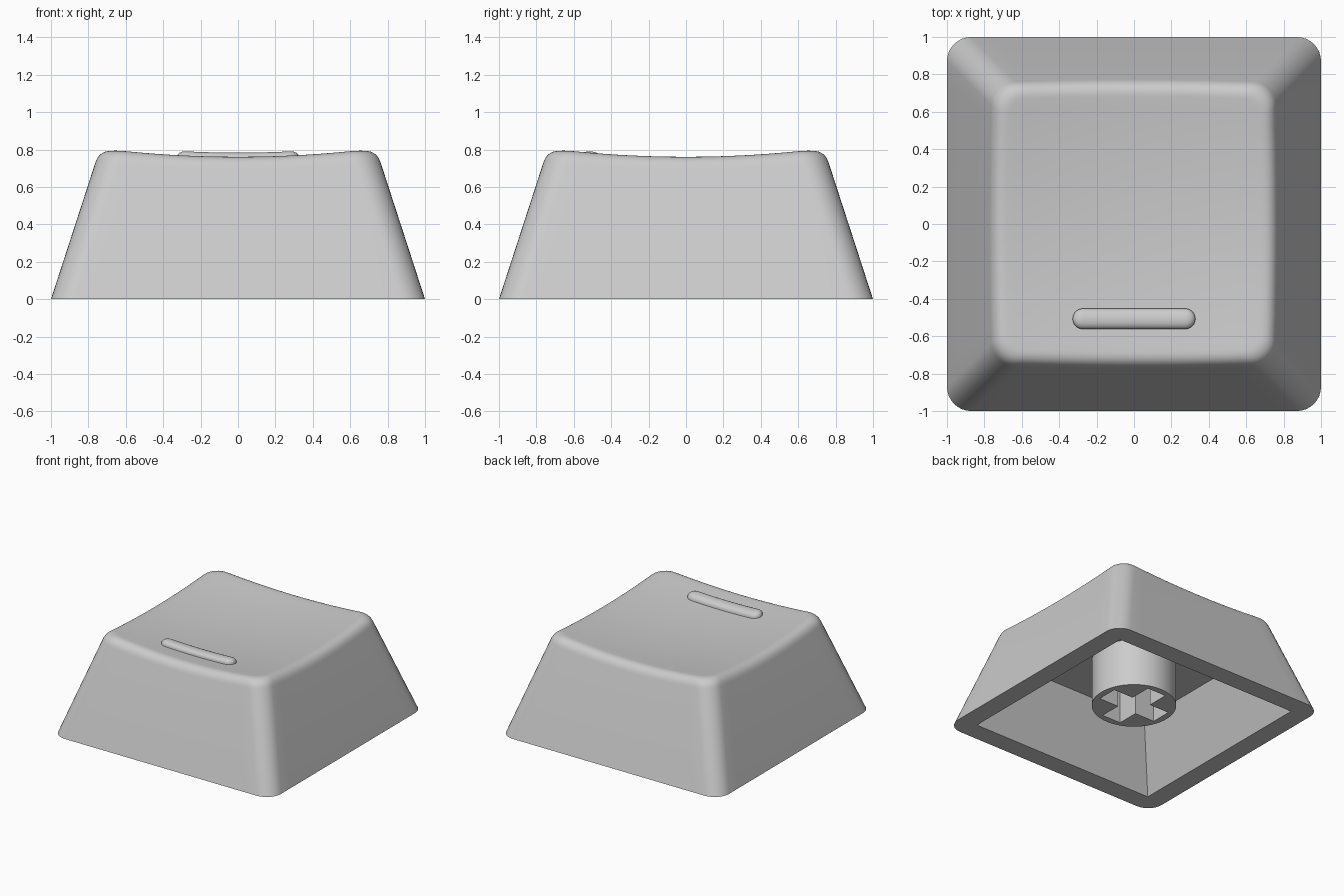
import bpy
import bmesh
import math

if "Cube" in bpy.data.objects:
    bpy.data.objects.remove(bpy.data.objects["Cube"])

grey = bpy.data.materials.new("mid_grey")
grey.diffuse_color = (0.60, 0.60, 0.60, 1)
grey.use_nodes = True
grey.node_tree.nodes["Principled BSDF"].inputs["Base Color"].default_value = grey.diffuse_color


def dish(x, y):
    """Height of the scooped top surface."""
    return 0.72 + 0.087 * (x * x + y * y)


def outline(hx, hy, r, side=16, arc=8):
    """Rounded rectangle, anticlockwise, always the same number of points."""
    corners = []
    for q, (sx, sy) in enumerate([(1, 1), (-1, 1), (-1, -1), (1, -1)]):
        cx, cy = sx * (hx - r), sy * (hy - r)
        angles = [(q + i / arc) * math.pi / 2 for i in range(arc + 1)]
        corners.append([(cx + r * math.cos(a), cy + r * math.sin(a)) for a in angles])
    pts = []
    for q in range(4):
        pts += corners[q]
        (ax, ay), (bx, by) = corners[q][-1], corners[(q + 1) % 4][0]
        pts += [(ax + (bx - ax) * i / side, ay + (by - ay) * i / side) for i in range(1, side)]
    return pts


def finish(ob, angle=30):
    ob.data.materials.clear()
    ob.data.materials.append(grey)
    bpy.ops.object.select_all(action='DESELECT')
    ob.select_set(True)
    bpy.context.view_layer.objects.active = ob
    bpy.ops.object.shade_smooth_by_angle(angle=math.radians(angle))


def loft(name, rings, cap_start=True, cap_end=True):
    bm = bmesh.new()
    loops = [[bm.verts.new(p) for p in ring] for ring in rings]
    n = len(loops[0])
    for a, b in zip(loops, loops[1:]):
        for i in range(n):
            j = (i + 1) % n
            bm.faces.new((a[i], a[j], b[j], b[i]))
    if cap_start:
        bm.faces.new(loops[0][::-1])
    if cap_end:
        bm.faces.new(loops[-1])
    bmesh.ops.remove_doubles(bm, verts=bm.verts[:], dist=0.0005)
    bmesh.ops.recalc_face_normals(bm, faces=bm.faces[:])
    me = bpy.data.meshes.new(name)
    bm.to_mesh(me)
    bm.free()
    ob = bpy.data.objects.new(name, me)
    bpy.context.collection.objects.link(ob)
    finish(ob)
    return ob


# Keycap shell: hollow ceiling, cavity walls, bottom rim, outer walls
DRAFT, RADIUS = 0.325, 0.13
def flat(h, r, z):
    return [(x, y, z) for x, y in outline(h, h, r)]

rings = [flat(0.63, 0, 0.5), flat(0.84, 0, 0), flat(1, RADIUS, 0)]


# Points where the drafted wall would meet the dish, per outline sample
def wall_point(i, z):
    (x0, y0), (x1, y1) = BASE[i], TOP[i]
    return x0 + (x1 - x0) * z, y0 + (y1 - y0) * z

BASE = outline(1, 1, RADIUS)
TOP = outline(1 - DRAFT, 1 - DRAFT, RADIUS)
INNER = outline(0.67, 0.67, 0.09)
low, edge, inner = [], [], []
for i in range(len(BASE)):
    z = 0.78
    for _ in range(6):
        z = dish(*wall_point(i, z))
    edge.append((*wall_point(i, z), z))
    low.append((*wall_point(i, z - 0.07), z - 0.07))
    x, y = INNER[i]
    # keep the fillet width even where the edge bows outward
    k = 1 + (0.80 - z) * 0.5
    inner.append((x * k, y * k, dish(x * k, y * k)))

# Rounded upper edge
STEPS = 8
for s in range(STEPS + 1):
    t = s / STEPS
    rings.append([tuple((1 - t) ** 2 * a + 2 * t * (1 - t) * b + t * t * c
                        for a, b, c in zip(*p)) for p in zip(low, edge, inner)])

# Scooped top
for s in range(11, -1, -1):
    k = s / 12
    rings.append([(x * k, y * k, dish(x * k, y * k)) for x, y, _ in inner])
loft("keycap_shell", rings, True, False)

# Raised finger bar that follows the scoop
BAR_Y = -0.507
bar = []
for inset, up in [(0, -0.03), (0, 0.012), (0.006, 0.023), (0.016, 0.032),
                  (0.032, 0.039), (0.055, 0.041)]:
    pts = outline(0.328 - inset, 0.055 - inset, 0.055 - inset)
    bar.append([(x, y + BAR_Y, dish(x, y + BAR_Y) + up) for x, y in pts])
loft("finger_bar", bar, True, False)

# Round mounting stem with a cross-shaped socket
cu = bpy.data.curves.new("mounting_stem", 'CURVE')
cu.dimensions = '2D'
cu.fill_mode = 'BOTH'
cu.extrude = 0.195
L, W = 0.265, 0.085
circle = [(0.318 * math.cos(i * math.tau / 64), 0.318 * math.sin(i * math.tau / 64))
          for i in range(64)]
cross = []
for q in range(4):
    c, s = [(1, 0), (0, 1), (-1, 0), (0, -1)][q]
    cross += [(x * c - y * s, x * s + y * c) for x, y in [(L, -W), (L, W), (W, W)]]
for pts in (circle, cross):
    sp = cu.splines.new('POLY')
    sp.points.add(len(pts) - 1)
    for p, (x, y) in zip(sp.points, pts):
        p.co = (x, y, 0, 1)
    sp.use_cyclic_u = True
stem = bpy.data.objects.new("mounting_stem", cu)
stem.location.z = 0.305
bpy.context.collection.objects.link(stem)
bpy.context.view_layer.objects.active = stem
stem.select_set(True)
bpy.ops.object.select_all(action='DESELECT')
stem.select_set(True)
bpy.ops.object.convert(target='MESH')
finish(bpy.context.view_layer.objects.active)
